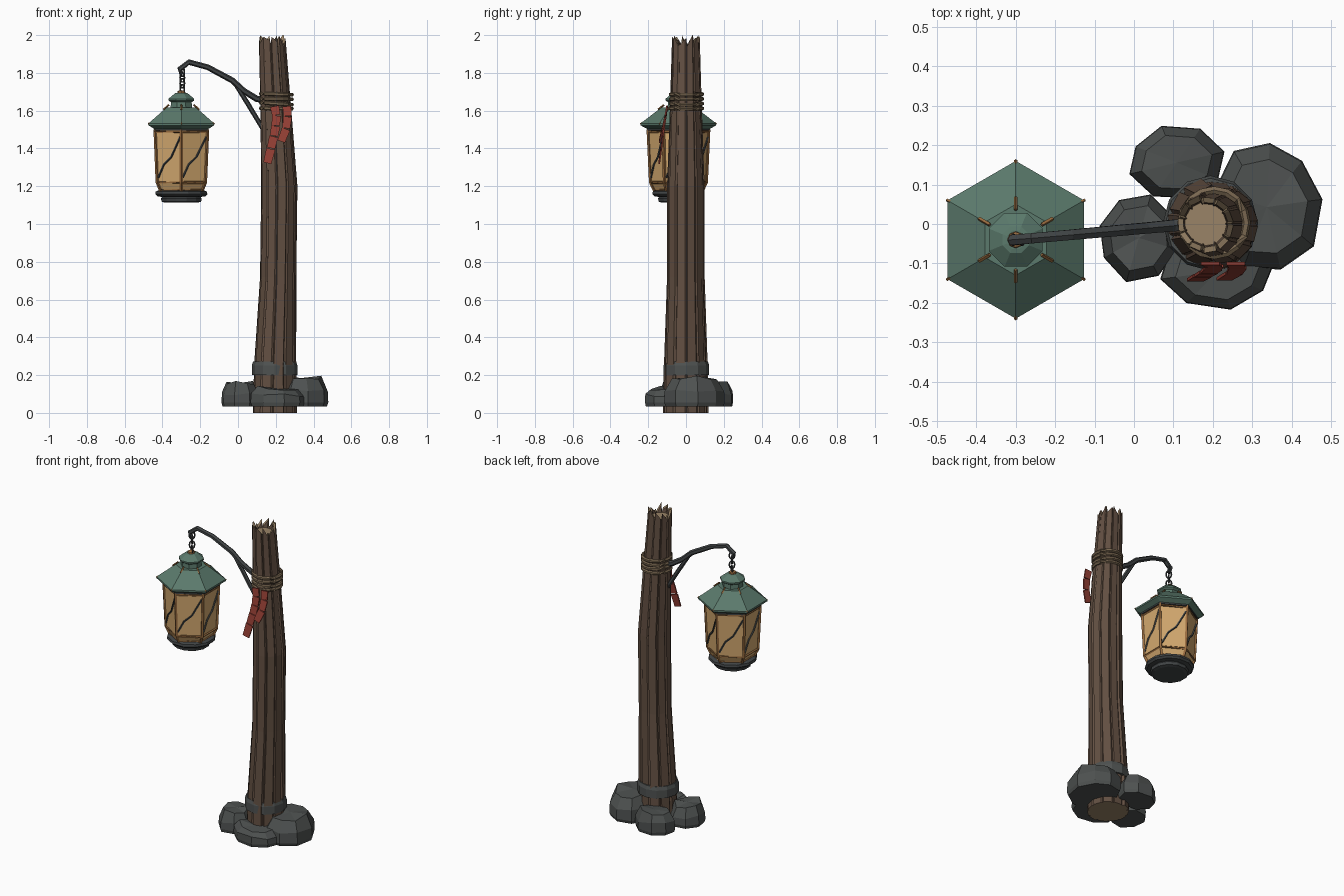
import bpy, bmesh, math, random
from mathutils import Vector

cube = bpy.data.objects.get("Cube")
if cube:
    bpy.data.objects.remove(cube, do_unlink=True)
random.seed(4)


def material(name, r, g, b):
    m = bpy.data.materials.new(name)
    m.use_nodes = True
    m.diffuse_color = (r, g, b, 1)
    m.node_tree.nodes["Principled BSDF"].inputs["Base Color"].default_value = (r, g, b, 1)
    return m


wood = material("weathered wood", 0.125, 0.08, 0.055)
cut_wood = material("cut wood", 0.32, 0.23, 0.135)
stone = material("grey stone", 0.075, 0.082, 0.08)
iron = material("dark iron", 0.052, 0.058, 0.06)
copper = material("green roof", 0.105, 0.195, 0.15)
glass = material("amber glass", 0.66, 0.40, 0.16)
brass = material("brown frame", 0.32, 0.15, 0.05)
rope_mat = material("rope", 0.19, 0.135, 0.08)
red = material("red cloth", 0.30, 0.05, 0.035)


def finish(name, bm, *mats):
    bmesh.ops.recalc_face_normals(bm, faces=bm.faces)
    mesh = bpy.data.meshes.new(name)
    bm.to_mesh(mesh)
    bm.free()
    for m in mats:
        mesh.materials.append(m)
    ob = bpy.data.objects.new(name, mesh)
    bpy.context.collection.objects.link(ob)
    return ob


def loft(bm, rings, caps=True, closed=False):
    """Bridge successive rings of points; returns the faces of each step."""
    vs = [[bm.verts.new(p) for p in ring] for ring in rings]
    n = len(vs[0])
    steps = []
    pairs = list(zip(vs, vs[1:])) + ([(vs[-1], vs[0])] if closed else [])
    for a, b in pairs:
        steps.append([bm.faces.new((a[i], a[(i + 1) % n], b[(i + 1) % n], b[i])) for i in range(n)])
    if caps and not closed:
        steps.append([bm.faces.new(vs[0][::-1]), bm.faces.new(vs[-1])])
    return steps


def circle(c, r, n, z, turn=0.0):
    return [(c[0] + r * math.cos(turn + math.tau * i / n),
             c[1] + r * math.sin(turn + math.tau * i / n), z) for i in range(n)]


def lathe(name, c, profile, n, mat, turn=0.0):
    bm = bmesh.new()
    loft(bm, [circle(c, r, n, z, turn) for r, z in profile])
    return finish(name, bm, mat)


def add_tube(bm, pts, radii, n=6, closed=False):
    pts = [Vector(p) for p in pts]
    rings = []
    for i, p in enumerate(pts):
        if closed:
            t = pts[(i + 1) % len(pts)] - pts[i - 1]
        else:
            t = pts[min(i + 1, len(pts) - 1)] - pts[max(i - 1, 0)]
        t.normalize()
        ref = Vector((0, 1, 0)) if abs(t.y) < 0.8 else Vector((0, 0, 1))
        u = t.cross(ref).normalized()
        w = t.cross(u)
        r = radii[i] if isinstance(radii, (list, tuple)) else radii
        rings.append([p + r * (u * math.cos(math.tau * k / n) + w * math.sin(math.tau * k / n))
                      for k in range(n)])
    loft(bm, rings, closed=closed)


# Post: leaning ribbed trunk with a splintered top
planks = 11
ribs = []
for i in range(planks):
    size = random.uniform(0.96, 1.04)
    ribs += [(i + 0.04, 0.91), (i + 0.14, size), (i + 0.9, size * random.uniform(0.97, 1.0))]


def post_ring(x, r, z, jag=0.0):
    ring = []
    for a, s in ribs:
        ang = math.tau * a / planks
        drop = jag * (0.5 + 0.5 * math.sin(a * 5.1 + s * 20))
        ring.append((x + r * s * math.cos(ang), r * s * math.sin(ang), z - drop))
    return ring


bm = bmesh.new()
steps = loft(bm, [post_ring(0.196, 0.119, 0), post_ring(0.197, 0.114, 0.25), post_ring(0.213, 0.098, 0.72),
                  post_ring(0.219, 0.098, 1.2), post_ring(0.2, 0.083, 1.62), post_ring(0.182, 0.072, 2.0, 0.06),
                  post_ring(0.182, 0.058, 1.985, 0.05), post_ring(0.182, 0.054, 1.94)])
for f in steps[5] + steps[-1]:
    f.material_index = 1
finish("post", bm, wood, cut_wood)

# Band at the foot of the post
bm = bmesh.new()
c = (0.194, 0.002)
loft(bm, [circle(c, r, 12, z) for r, z in
          [(0.105, 0.2), (0.121, 0.2), (0.121, 0.25), (0.114, 0.272), (0.1, 0.272)]], closed=True)
finish("foot_band", bm, stone)


# Foot stones
def boulder(name, x, y, rx, ry, top, n, turn):
    bm = bmesh.new()
    wob = [random.uniform(0.93, 1.05) for _ in range(n)]
    rings = []
    for s, z in [(0.95, 0.035), (1, 0.055), (0.98, 0.035 + 0.5 * (top - 0.035)), (0.74, top - 0.018)]:
        ring = []
        for i in range(n):
            a = turn + math.tau * i / n
            ring.append((x + rx * s * wob[i] * math.cos(a), y + ry * s * wob[i] * math.sin(a),
                         z + (random.uniform(-0.012, 0.012) if z > 0.06 else 0)))
        rings.append(ring)
    caps = loft(bm, rings)[-1]
    bmesh.ops.poke(bm, faces=[caps[1]], offset=0.018)
    finish(name, bm, stone)


boulder("stone_back", 0.108, 0.155, 0.125, 0.095, 0.175, 8, 0.3)
boulder("stone_left", 0.335, 0.045, 0.14, 0.172, 0.205, 9, 0.1)
boulder("stone_front", 0.215, -0.12, 0.145, 0.095, 0.15, 8, 0.2)
boulder("stone_right", 0.012, -0.035, 0.107, 0.112, 0.175, 8, 0.5)

# Rope coils
bm = bmesh.new()
for k in range(4):
    tilt = random.uniform(-0.006, 0.006)
    loop = [(0.203 + 0.082 * math.cos(math.tau * i / 16), 0.003 + 0.083 * math.sin(math.tau * i / 16),
             1.612 + 0.025 * k + tilt * math.cos(math.tau * i / 16)) for i in range(16)]
    add_tube(bm, loop, 0.011, 6, True)
finish("rope_coils", bm, rope_mat)


# Arm and brace
def on_arm(x, z):
    return (x, -0.04 + (x + 0.3) * 0.09, z)


bm = bmesh.new()
add_tube(bm, [on_arm(*p) for p in [(0.15, 1.655), (0.1, 1.662), (0.03, 1.705), (-0.03, 1.76), (-0.16, 1.83),
                                   (-0.26, 1.857), (-0.308, 1.82), (-0.298, 1.79)]],
         [0.017, 0.017, 0.016, 0.016, 0.015, 0.015, 0.015, 0.011])
add_tube(bm, [on_arm(*p) for p in [(-0.02, 1.75), (0.05, 1.64), (0.14, 1.49)]], [0.011, 0.013, 0.012])
finish("arm", bm, iron)

# Chain links, alternately turned
hub = (-0.3, -0.04)
bm = bmesh.new()
for k in range(4):
    a = math.pi / 4 + k * math.pi / 2
    link = []
    for i in range(10):
        t = math.tau * i / 10
        side = 0.016 * math.cos(t)
        link.append((-0.295 + side * math.cos(a), hub[1] + side * math.sin(a), 1.805 - 0.03 * k + 0.024 * math.sin(t)))
    add_tube(bm, link, 0.005, 5, True)
finish("chain", bm, iron)

# Lantern roof, neck, cap and base; hexagons have a corner at the front
hexturn = math.pi / 6
lathe("lantern_roof", hub, [(0.15, 1.497), (0.165, 1.503), (0.2, 1.522), (0.2, 1.533), (0.09, 1.617), (0.06, 1.617)],
      6, copper, hexturn)
lathe("lantern_neck", hub, [(0.062, 1.61), (0.058, 1.66)], 8, copper, math.pi / 8)
lathe("lantern_cap", hub, [(0.06, 1.645), (0.074, 1.654), (0.074, 1.663), (0.036, 1.692), (0.025, 1.694)],
      8, copper, math.pi / 8)
lathe("lantern_finial", hub, [(0.022, 1.69), (0.02, 1.703), (0.01, 1.708)], 8, brass)
lathe("lantern_base", hub, [(0.125, 1.178), (0.14, 1.172), (0.143, 1.158), (0.132, 1.147), (0.106, 1.143),
                            (0.112, 1.135), (0.108, 1.118), (0.09, 1.113)], 12, iron, math.pi / 12)
lathe("lantern_top_ring", hub, [(0.167, 1.495), (0.167, 1.51)], 6, iron, hexturn)

# Glass body
body = [(0.122, 1.172), (0.145, 1.22), (0.158, 1.5)]
lathe("lantern_glass", hub, body, 6, glass, hexturn)


def corner(i, r, z):
    a = hexturn + math.tau * i / 6
    return Vector((hub[0] + r * math.cos(a), hub[1] + r * math.sin(a), z))


# Frame: corner posts, rims and roof ridge clips
bm = bmesh.new()
for i in range(6):
    add_tube(bm, [corner(i, r + 0.002, z) for r, z in body], 0.009, 4)
    add_tube(bm, [corner(i, 0.076, 1.631), corner(i, 0.108, 1.606)], 0.005, 4)
    add_tube(bm, [corner(i, 0.192, 1.536), corner(i, 0.202, 1.529)], 0.004, 4)
for r, z in [(0.16, 1.488), (0.147, 1.22), (0.126, 1.18)]:
    add_tube(bm, [corner(i, r, z) for i in range(6)], 0.007, 4, True)
finish("lantern_frame", bm, brass)

# Crooked bars across every pane
bm = bmesh.new()
for i in range(6):
    bar = []
    for u, z in [(0.95, 1.46), (0.6, 1.355), (0.3, 1.315), (0.06, 1.245)]:
        r = 0.146 + 0.013 * (z - 1.22) / 0.28 + 0.003
        bar.append(corner(i, r, z).lerp(corner(i + 1, r, z), u))
    add_tube(bm, bar, 0.0055, 4)
finish("pane_bars", bm, iron)


# Hanging cloth strips made of overlapping tags
def strip(name, path, width):
    bm = bmesh.new()
    for a, b in zip(path, path[1:]):
        a, b = Vector(a), Vector(b)
        d = (b - a) * 0.47
        side = Vector((-d.z, 0, d.x)).normalized() * width / 2
        mid, thick = (a + b) / 2, Vector((0, 0.004, 0))
        quad = [mid - d * 1.0 - side, mid - d + side, mid + d + side * 0.9, mid + d - side * 0.9]
        loft(bm, [[p - thick for p in quad], [p + thick for p in quad]])
    finish(name, bm, red)


strip("cloth_strip_long", [(0.193, -0.1, 1.625), (0.203, -0.106, 1.575), (0.2, -0.114, 1.52), (0.19, -0.122, 1.465),
                           (0.174, -0.131, 1.4), (0.155, -0.142, 1.32)], 0.048)
strip("cloth_strip_short", [(0.258, -0.1, 1.625), (0.263, -0.11, 1.57), (0.255, -0.124, 1.505), (0.228, -0.14, 1.435)],
      0.046)
